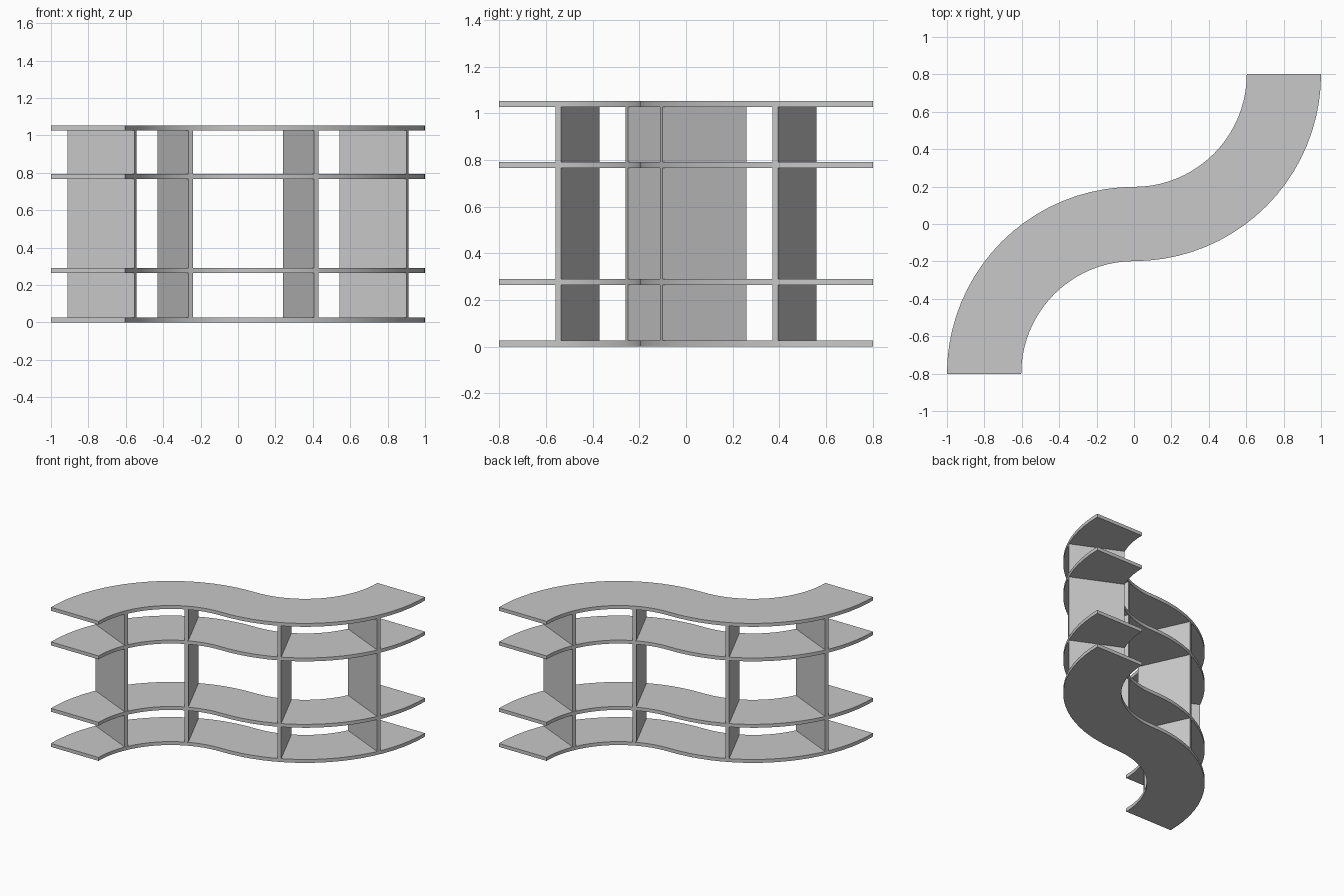
import bpy, bmesh, math
from mathutils import Vector, Matrix

cube = bpy.data.objects.get("Cube")
if cube:
    bpy.data.objects.remove(cube, do_unlink=True)

R, HALF = 0.8015, 0.1985          # centre-line radius, half the shelf depth
T = 0.026                         # board thickness
SHELF_Z = [0.0, 0.265, 0.766, 1.027]
SEGS = 20                         # segments per quarter arc
DIVIDER_ANGLE = 24.8

grey = bpy.data.materials.new("light grey")
grey.use_nodes = True
colour = (0.58, 0.58, 0.58, 1)
grey.diffuse_color = colour
grey.node_tree.nodes["Principled BSDF"].inputs["Base Color"].default_value = colour


def finish(name, bm):
    bmesh.ops.recalc_face_normals(bm, faces=bm.faces)
    mesh = bpy.data.meshes.new(name)
    bm.to_mesh(mesh)
    bm.free()
    mesh.materials.append(grey)
    obj = bpy.data.objects.new(name, mesh)
    bpy.context.collection.objects.link(obj)
    return obj


def s_path():
    """Points on the S centre line with the sideways direction at each."""
    half = []
    for i in range(SEGS + 1):
        a = math.pi - math.pi / 2 * i / SEGS
        d = Vector((math.cos(a), math.sin(a), 0))
        half.append((Vector((0, -R, 0)) + d * R, d))
    # the second arc is the first turned half way round
    return half + [(-p, d) for p, d in reversed(half[:-1])]


def shelf(name, z):
    bm = bmesh.new()
    up = Vector((0, 0, z))
    rows = [(bm.verts.new(p - d * HALF + up), bm.verts.new(p + d * HALF + up))
            for p, d in s_path()]
    faces = [bm.faces.new((a[0], b[0], b[1], a[1])) for a, b in zip(rows, rows[1:])]
    ext = bmesh.ops.extrude_face_region(bm, geom=faces, use_keep_orig=True)
    verts = [g for g in ext["geom"] if isinstance(g, bmesh.types.BMVert)]
    bmesh.ops.translate(bm, verts=verts, vec=(0, 0, T))
    obj = finish(name, bm)
    bpy.ops.object.select_all(action='DESELECT')
    obj.select_set(True)
    bpy.context.view_layer.objects.active = obj
    bpy.ops.object.shade_smooth_by_angle(angle=math.radians(30))


def divider(name, degrees, turn, z0, z1):
    """Upright board set radially across the shelf."""
    a = math.radians(degrees)
    bm = bmesh.new()
    mat = (Matrix.Rotation(turn, 4, 'Z') @ Matrix.Translation((0, -R, (z0 + z1) / 2))
           @ Matrix.Rotation(a, 4, 'Z') @ Matrix.Translation((R, 0, 0))
           @ Matrix.Diagonal((2 * HALF - 0.002, T, z1 - z0, 1)))
    bmesh.ops.create_cube(bm, size=1, matrix=mat)
    finish(name, bm)


# Four S-shaped shelves
for label, z in zip(("bottom", "lower", "upper", "top"), SHELF_Z):
    shelf(label + "_shelf", z)

# Four dividers in each of the three tiers
for tier, (low, high) in zip(("lower", "middle", "upper"), zip(SHELF_Z, SHELF_Z[1:])):
    for side, turn in (("right", 0), ("left", math.pi)):
        for place, deg in (("outer", 180 - DIVIDER_ANGLE), ("inner", 90 + DIVIDER_ANGLE)):
            divider(f"{tier}_{side}_{place}_divider", deg, turn, low + T, high)
